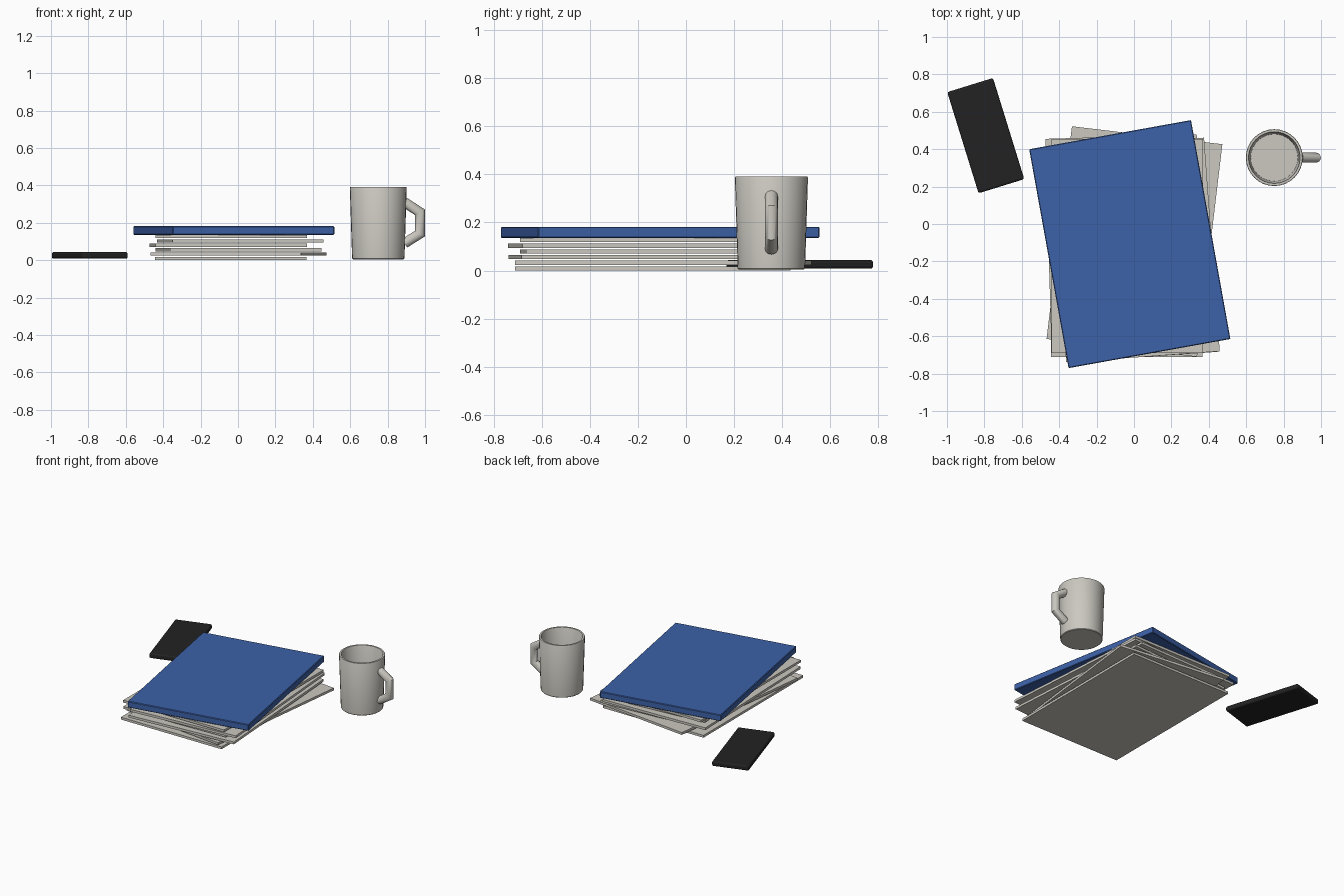
import bpy, bmesh
from math import radians, cos, sin, pi
from mathutils import Vector

cube = bpy.data.objects.get("Cube")
if cube:
    bpy.data.objects.remove(cube, do_unlink=True)


def material(name, rgb):
    m = bpy.data.materials.new(name)
    m.use_nodes = True
    m.diffuse_color = (*rgb, 1)
    m.node_tree.nodes["Principled BSDF"].inputs["Base Color"].default_value = (*rgb, 1)
    return m


off_white = material("off_white", (0.6, 0.58, 0.53))
blue = material("folder_blue", (0.046, 0.12, 0.39))
black = material("black", (0.016, 0.016, 0.016))


def finish(bm, name, mat, smooth=False):
    bmesh.ops.recalc_face_normals(bm, faces=bm.faces)
    me = bpy.data.meshes.new(name)
    bm.to_mesh(me)
    bm.free()
    me.materials.append(mat)
    ob = bpy.data.objects.new(name, me)
    bpy.context.collection.objects.link(ob)
    if smooth:
        bpy.ops.object.select_all(action="DESELECT")
        ob.select_set(True)
        bpy.context.view_layer.objects.active = ob
        bpy.ops.object.shade_smooth_by_angle(angle=radians(35))
    return ob


def slab(name, mat, size, centre, z, angle, bevel=0, segments=1):
    """Flat box lying at height z, turned about the vertical axis."""
    bm = bmesh.new()
    bmesh.ops.create_cube(bm, size=1)
    bmesh.ops.scale(bm, vec=size, verts=bm.verts)
    ob = finish(bm, name, mat)
    ob.location = (*centre, z + size[2] / 2)
    ob.rotation_euler.z = radians(angle)
    if bevel:
        mod = ob.modifiers.new("rounded_edges", "BEVEL")
        mod.width = bevel
        mod.segments = segments
    return ob


# Loose stack of thick sheets: centre and turn of each, from the bottom up
sheets = [
    ((-0.04, -0.138), 0),
    ((0.0025, -0.094), -6.8),
    ((0.0025, -0.14), 3.9),
    ((-0.0525, -0.105), 1.7),
    ((0.0125, -0.139), 4.2),
    ((-0.035, -0.118), 0),
]
for i, (centre, angle) in enumerate(sheets):
    slab(f"paper_sheet_{i + 1}", off_white, (0.81, 1.145, 0.017), centre,
         0.0005 + i * 0.0235, angle)

# Folder on top of the stack
slab("folder", blue, (0.879, 1.189, 0.046), (-0.0225, -0.1075), 0.136, 10.2, 0.004)

# Phone
slab("phone", black, (0.256, 0.566, 0.036), (-0.7925, 0.4725), 0.008, 17.2, 0.011, 3)

# Mug body: turned profile, outside then inside
MUG = Vector((0.75, 0.355, 0))
profile = [(0, 0.005), (0.136, 0.005), (0.14, 0.009), (0.152, 0.386), (0.15, 0.39),
           (0.138, 0.39), (0.136, 0.386), (0.126, 0.03), (0, 0.03)]
bm = bmesh.new()
verts = [bm.verts.new((r, 0, z)) for r, z in profile]
edges = [bm.edges.new(pair) for pair in zip(verts, verts[1:])]
bmesh.ops.spin(bm, geom=verts + edges, cent=(0, 0, 0), axis=(0, 0, 1),
               angle=2 * pi, steps=32, use_duplicate=False)
bmesh.ops.remove_doubles(bm, verts=bm.verts, dist=0.0001)
finish(bm, "mug_body", off_white, True).location = MUG

# Mug handle: round tube with mitred corners along a bent path
path = [Vector(p) for p in ((0.14, 0, 0.31), (0.2225, 0, 0.2565),
                            (0.2225, 0, 0.142), (0.14, 0, 0.09))]
RADIUS, SIDES = 0.0268, 16
side_axis = Vector((0, 1, 0))
bm = bmesh.new()
rings = []
for i, p in enumerate(path):
    before = (p - path[i - 1]).normalized() if i else None
    after = (path[i + 1] - p).normalized() if i < len(path) - 1 else None
    before, after = before or after, after or before
    tangent = (before + after).normalized()
    normal = side_axis.cross(tangent) / tangent.dot(before)
    angles = [2 * pi * k / SIDES for k in range(SIDES)]
    rings.append([bm.verts.new(p + RADIUS * (normal * cos(a) + side_axis * sin(a)))
                  for a in angles])
for a, b in zip(rings, rings[1:]):
    for k in range(SIDES):
        n = (k + 1) % SIDES
        bm.faces.new((a[k], a[n], b[n], b[k]))
bm.faces.new(rings[0])
bm.faces.new(rings[-1])
finish(bm, "mug_handle", off_white, True).location = MUG
